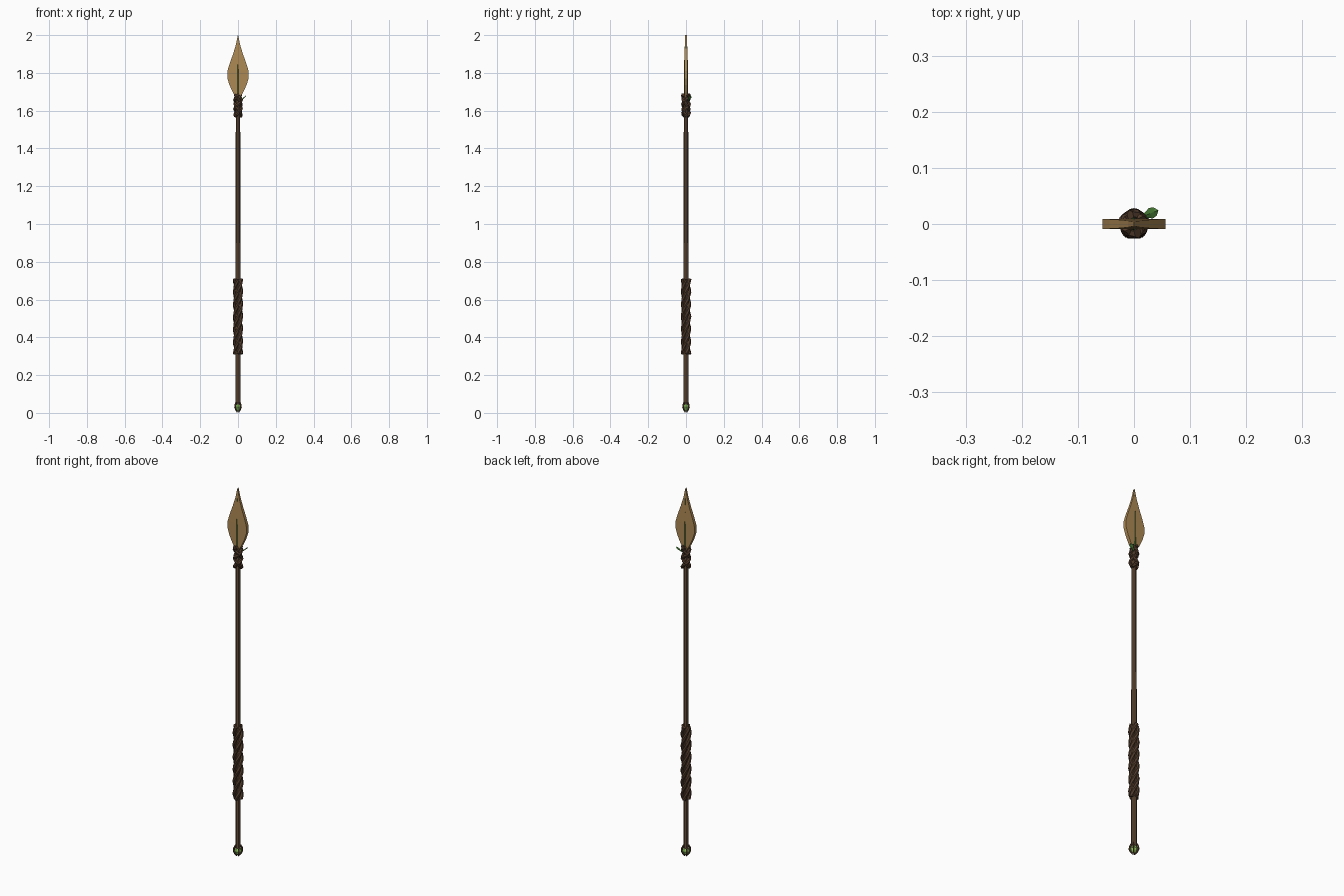
import bpy, bmesh, math
from mathutils import Vector

if "Cube" in bpy.data.objects:
    bpy.data.objects.remove(bpy.data.objects["Cube"])


def material(name, rgb):
    m = bpy.data.materials.new(name)
    m.diffuse_color = (*rgb, 1)
    m.use_nodes = True
    m.node_tree.nodes["Principled BSDF"].inputs["Base Color"].default_value = m.diffuse_color
    return m


WOOD = material("wood", (0.13, 0.075, 0.04))
VINE = material("vine_bark", (0.085, 0.045, 0.025))
BLADE = material("blade_wood", (0.42, 0.25, 0.09))
GREEN = material("leaf_green", (0.07, 0.22, 0.04))
GEM = material("gem_green", (0.28, 0.55, 0.12))


def finish(name, bm, mat):
    bmesh.ops.recalc_face_normals(bm, faces=bm.faces)
    me = bpy.data.meshes.new(name)
    bm.to_mesh(me)
    bm.free()
    me.materials.append(mat)
    ob = bpy.data.objects.new(name, me)
    bpy.context.collection.objects.link(ob)
    return ob


def loft(name, rings, mat):
    bm = bmesh.new()
    loops = [[bm.verts.new(p) for p in r] for r in rings]
    n = len(loops[0])
    for a, b in zip(loops, loops[1:]):
        for i in range(n):
            j = (i + 1) % n
            bm.faces.new((a[i], a[j], b[j], b[i]))
    bm.faces.new(loops[0][::-1])
    bm.faces.new(loops[-1])
    return finish(name, bm, mat)


def turned(name, profile, sides, mat):
    # profile of (radius, z) swept around the z axis
    return loft(name, [[(r * math.cos(math.tau * i / sides), r * math.sin(math.tau * i / sides), z)
                        for i in range(sides)] for r, z in profile], mat)


def tube(name, pts, radii, sides, mat):
    pts = [Vector(p) for p in pts]
    rings = []
    for k, p in enumerate(pts):
        t = (pts[min(k + 1, len(pts) - 1)] - pts[max(k - 1, 0)]).normalized()
        out = Vector((p.x, p.y, 0))
        u = (out - t * out.dot(t)).normalized()
        v = t.cross(u)
        rings.append([p + radii[k] * (math.cos(math.tau * i / sides) * u + math.sin(math.tau * i / sides) * v)
                      for i in range(sides)])
    return loft(name, rings, mat)


def vine(name, z0, z1, turns, phase, r_helix, r_tube, steps):
    pts, radii = [], []
    for k in range(steps + 1):
        f = k / steps
        a = phase + math.tau * turns * f
        pts.append((r_helix * math.cos(a), r_helix * math.sin(a), z0 + (z1 - z0) * f))
        radii.append(r_tube * (1 + 0.12 * math.sin(5 * a)))
    return tube(name, pts, radii, 6, VINE)


# shaft
turned("shaft", [(0.0135, 0.045), (0.0135, 0.7), (0.0125, 1.2), (0.0115, 1.69)], 8, WOOD)

# twisted vines of the grip
for i in range(4):
    vine(f"grip_vine_{i + 1}", 0.312, 0.708, 1.5, math.tau * i / 4, 0.0175, 0.0098, 22)

# vines binding the head, wound both ways
for i in range(2):
    vine(f"binding_vine_{i + 1}", 1.57, 1.685, 1.25, math.pi * i + 0.4, 0.017, 0.0095, 12)
    vine(f"binding_cross_vine_{i + 1}", 1.57, 1.685, -1.0, math.pi * i + 0.4, 0.016, 0.0085, 12)

# leaf-shaped blade: half width and half thickness along z
outline = [(1.67, 0.010, 0.009), (1.695, 0.026, 0.009), (1.735, 0.045, 0.009), (1.77, 0.056, 0.009),
           (1.81, 0.056, 0.009), (1.85, 0.044, 0.0085), (1.90, 0.026, 0.0075),
           (1.95, 0.011, 0.006), (2.0, 0.001, 0.004)]
loft("blade", [[(-w, -t, z), (w, -t, z), (w, t, z), (-w, t, z)] for z, w, t in outline], BLADE)

# green vein on both faces of the blade
vein = [(1.675, 0.006, 0.0115), (1.80, 0.004, 0.011), (1.90, 0.0025, 0.0085), (1.965, 0.001, 0.0055)]
for side, label in ((-1, "front"), (1, "back")):
    loft(f"{label}_vein", [[(-w, side * (t - 0.004), z), (0, side * t, z), (w, side * (t - 0.004), z)]
                           for z, w, t in vein], GREEN)

# small leaf sprouting from the binding
leaf = [(0.0, 0.002), (0.3, 0.005), (0.6, 0.010), (0.85, 0.008), (1.0, 0.002)]
base, tip = Vector((0.012, 0.012, 1.652)), Vector((0.042, 0.024, 1.678))
axis = tip - base
across = Vector((0.35, -0.9, 0)).normalized()
up = axis.cross(across).normalized()
loft("leaf", [[base + axis * f - across * w, base + axis * f + up * 0.0025,
               base + axis * f + across * w, base + axis * f - up * 0.0025] for f, w in leaf], GREEN)

# glowing gem at the butt
turned("butt_gem", [(0.004, 0.008), (0.014, 0.016), (0.020, 0.030), (0.014, 0.044), (0.004, 0.052)], 8, GEM)

# claws holding the gem
for i in range(4):
    a = math.tau * (i + 0.5) / 4
    path = [(0.011, 0.06), (0.019, 0.046), (0.0215, 0.03), (0.016, 0.015), (0.006, 0.003)]
    tube(f"claw_{i + 1}", [(r * math.cos(a), r * math.sin(a), z) for r, z in path],
         [0.005, 0.005, 0.0045, 0.004, 0.003], 5, VINE)
